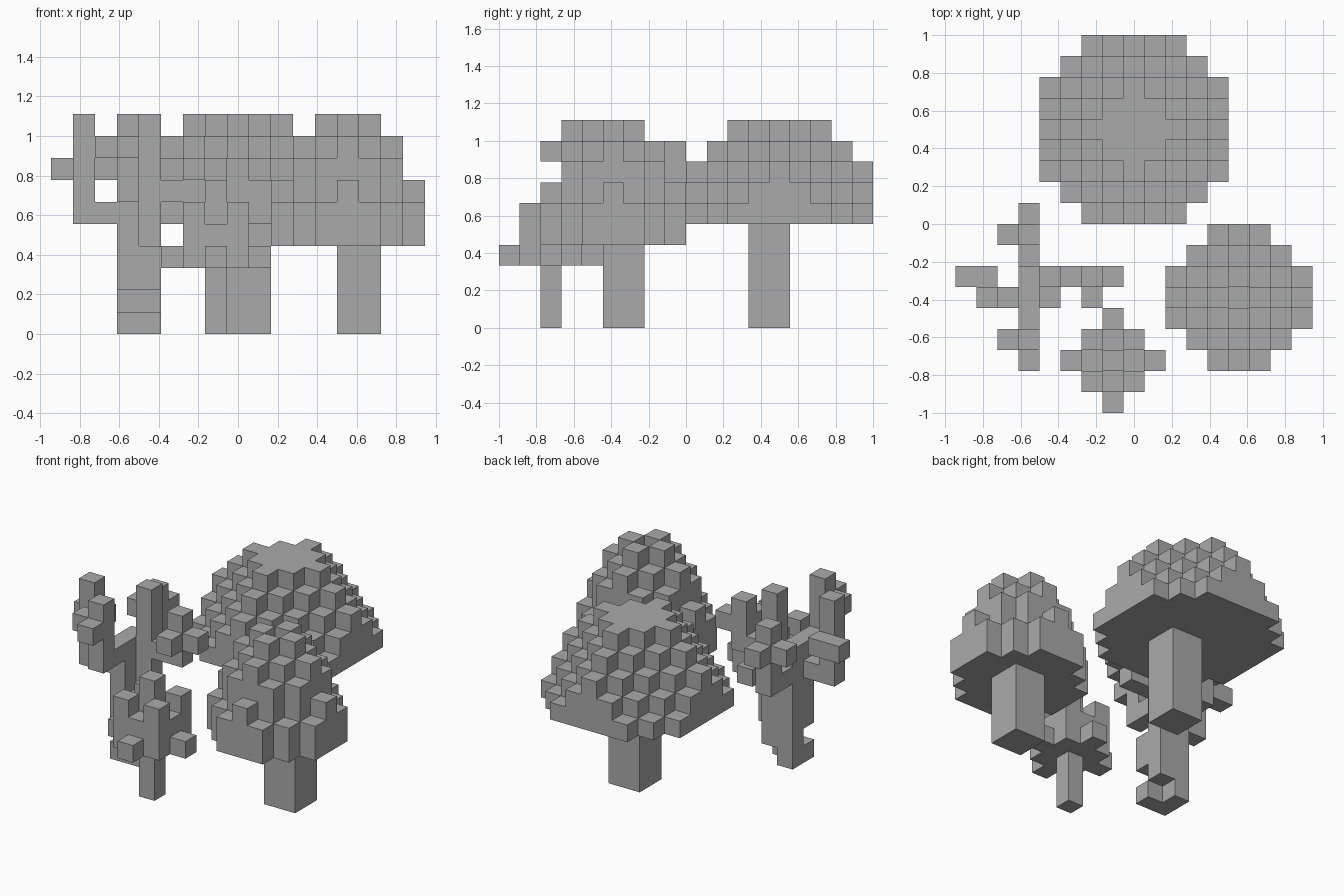
import bpy
import bmesh
from math import radians
from mathutils import Vector

cube = bpy.data.objects.get("Cube")
if cube:
    bpy.data.objects.remove(cube, do_unlink=True)

U = 1 / 9                              # edge of one block
ORIGIN = Vector((-8.5, -9, 0))         # corner of the block grid, in blocks

grey = bpy.data.materials.new("plain_grey")
grey.use_nodes = True
grey.diffuse_color = (0.4, 0.4, 0.4, 1)
grey.node_tree.nodes["Principled BSDF"].inputs["Base Color"].default_value = (0.4, 0.4, 0.4, 1)


def box(i, j, k, ni=1, nj=1, nk=1):
    """Set of blocks filling a box that starts at block (i, j, k)."""
    return {(i + a, j + b, k + c) for a in range(ni) for b in range(nj) for c in range(nk)}


def build(name, blocks):
    """Mesh of the outer skin of a set of blocks, flat areas merged."""
    bm = bmesh.new()
    for block in sorted(blocks):
        for axis in range(3):
            for sign in (-1, 1):
                n = Vector((0, 0, 0))
                n[axis] = sign
                if tuple(int(c + d) for c, d in zip(block, n)) in blocks:
                    continue
                u = Vector((0, 0, 0))
                u[(axis + 1) % 3] = 1
                v = n.cross(u)
                mid = Vector(block) + Vector((.5, .5, .5)) + ORIGIN + n / 2
                ring = [mid + (a * u + b * v) / 2 for a, b in ((-1, -1), (1, -1), (1, 1), (-1, 1))]
                bm.faces.new([bm.verts.new(p * U) for p in ring])
    bmesh.ops.remove_doubles(bm, verts=bm.verts[:], dist=U / 100)
    bmesh.ops.dissolve_limit(bm, angle_limit=radians(1), verts=bm.verts[:], edges=bm.edges[:])
    mesh = bpy.data.meshes.new(name)
    bm.to_mesh(mesh)
    bm.free()
    mesh.materials.append(grey)
    bpy.context.collection.objects.link(bpy.data.objects.new(name, mesh))


def crown(ci, cj, base, layers):
    """Stack of clipped diamonds; each layer is (diamond reach, side limit)."""
    blocks = set()
    for level, (reach, limit) in enumerate(layers):
        for a in range(-limit, limit + 1):
            for b in range(-limit, limit + 1):
                if abs(a) + abs(b) <= reach:
                    blocks.add((ci + a, cj + b, base + level))
    return blocks


# Large round tree at the back
build("large_tree_trunk", box(8, 12, 0, 2, 2, 5))
build("large_tree_crown", crown(8, 13, 5, [(6, 4), (5, 4), (4, 4), (3, 3), (2, 2)]))

# Tall round tree at the side, with a dimple in its top
build("tall_tree_trunk", box(13, 5, 0, 2, 2, 4))
tall = crown(13, 5, 4, [(4, 3), (4, 3), (3, 3), (3, 2), (2, 2), (1, 1)])
build("tall_tree_crown", tall - {(13, 5, 9)})

# Small bush tree at the front
build("bush_trunk", box(7, 2, 0, 1, 1, 3))
bush = crown(7, 2, 3, [(2, 2)]) | box(6, 1, 3, 3, 3, 2) | box(7, 2, 5, 1, 1, 2)
for a in (-1, 1):
    for b in (-1, 1):
        bush |= box(7 + a, 2 + b, 5)
build("bush_crown", bush)

# Bare branching tree: notched foot, stem, then four bent arms with stubs
bare = box(3, 5, 0, 2) | box(3, 6, 0) | box(3, 6, 1, 2)
bare |= box(3, 5, 2, 2, 2, 2) | box(3, 5, 4, 1, 2, 3) | box(4, 6, 4, 1, 1, 6)
bare |= box(1, 5, 5, 2) | box(1, 5, 5, 1, 1, 5) | box(0, 6, 7, 2)             # side arm
bare |= box(5, 6, 6) | box(6, 6, 6, 1, 1, 3) | box(6, 5, 7) | box(7, 6, 7)    # opposite arm
bare |= box(3, 4, 6) | box(3, 3, 6, 1, 1, 4) | box(2, 3, 8) | box(3, 2, 8)    # front arm
bare |= box(3, 7, 5) | box(3, 8, 5, 1, 1, 4) | box(2, 8, 7) | box(3, 9, 7)    # back arm
build("branching_tree", bare)
